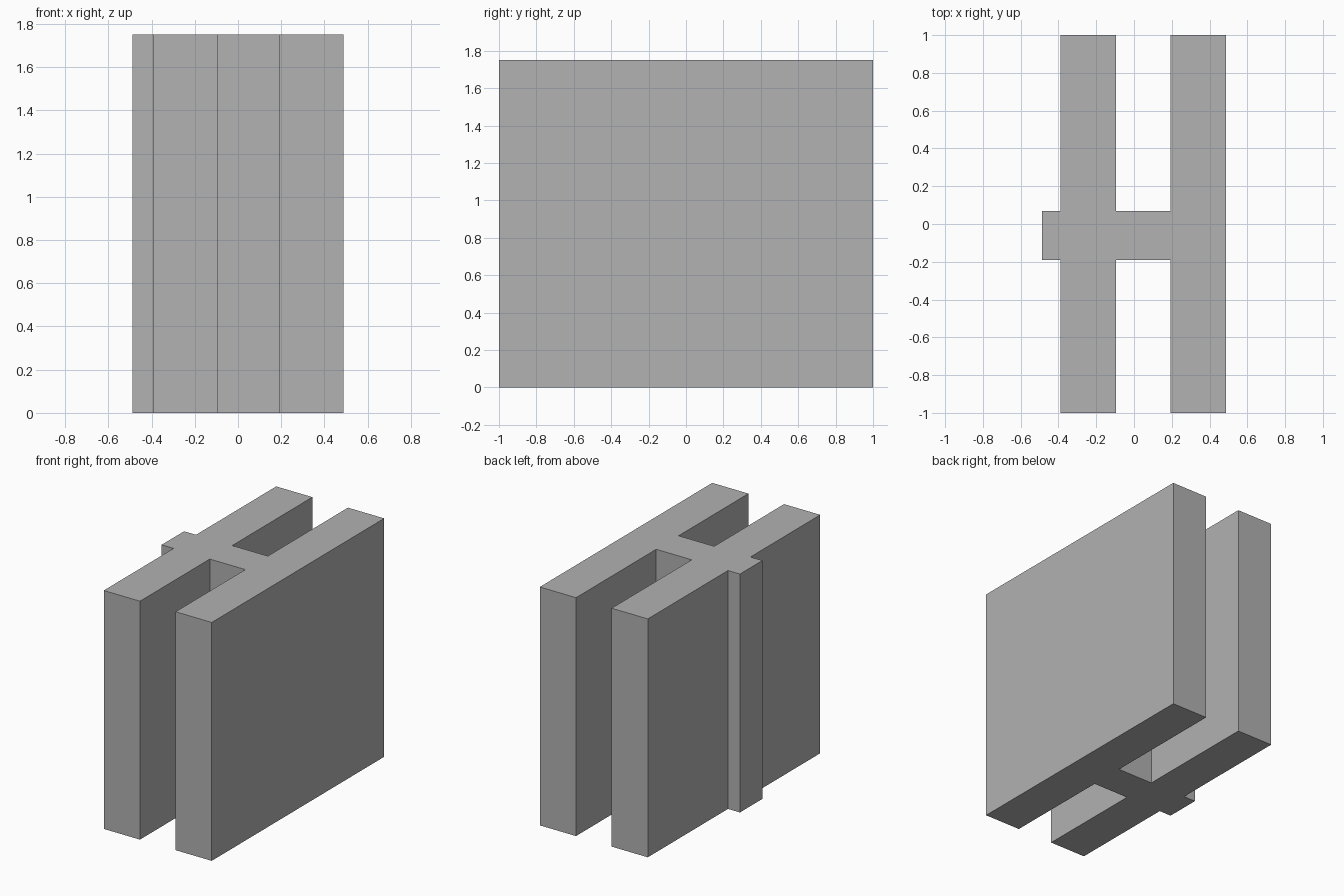
import bpy
import bmesh

cube = bpy.data.objects.get("Cube")
if cube:
    bpy.data.objects.remove(cube, do_unlink=True)

HEIGHT = 1.75
HALF_LENGTH = 1.0
WEB_FRONT, WEB_BACK = -0.19, 0.07
RIB_X = -0.487
RIGHT_PLATE = (-0.39, -0.096)
LEFT_PLATE = (0.193, 0.487)

grey = bpy.data.materials.new("plain grey")
grey.use_nodes = True
colour = (0.445, 0.445, 0.445, 1)
grey.diffuse_color = colour
grey.node_tree.nodes["Principled BSDF"].inputs["Base Color"].default_value = colour

# Outline of two plates joined by a web, with a rib on the right side
(r0, r1), (l0, l1) = RIGHT_PLATE, LEFT_PLATE
front_half = [(RIB_X, WEB_FRONT), (r0, WEB_FRONT), (r0, -HALF_LENGTH),
              (r1, -HALF_LENGTH), (r1, WEB_FRONT), (l0, WEB_FRONT),
              (l0, -HALF_LENGTH), (l1, -HALF_LENGTH)]
swap = {WEB_FRONT: WEB_BACK, -HALF_LENGTH: HALF_LENGTH}
back_half = [(x, swap[y]) for x, y in reversed(front_half)]

# Extrude the outline to full height
bm = bmesh.new()
base = bm.faces.new([bm.verts.new((x, y, 0)) for x, y in front_half + back_half])
result = bmesh.ops.extrude_face_region(bm, geom=[base], use_keep_orig=True)
top = [v for v in result["geom"] if isinstance(v, bmesh.types.BMVert)]
bmesh.ops.translate(bm, verts=top, vec=(0, 0, HEIGHT))
bmesh.ops.recalc_face_normals(bm, faces=bm.faces)

mesh = bpy.data.meshes.new("double_plate_connector")
bm.to_mesh(mesh)
bm.free()
mesh.materials.append(grey)
connector = bpy.data.objects.new("double_plate_connector", mesh)
bpy.context.collection.objects.link(connector)
